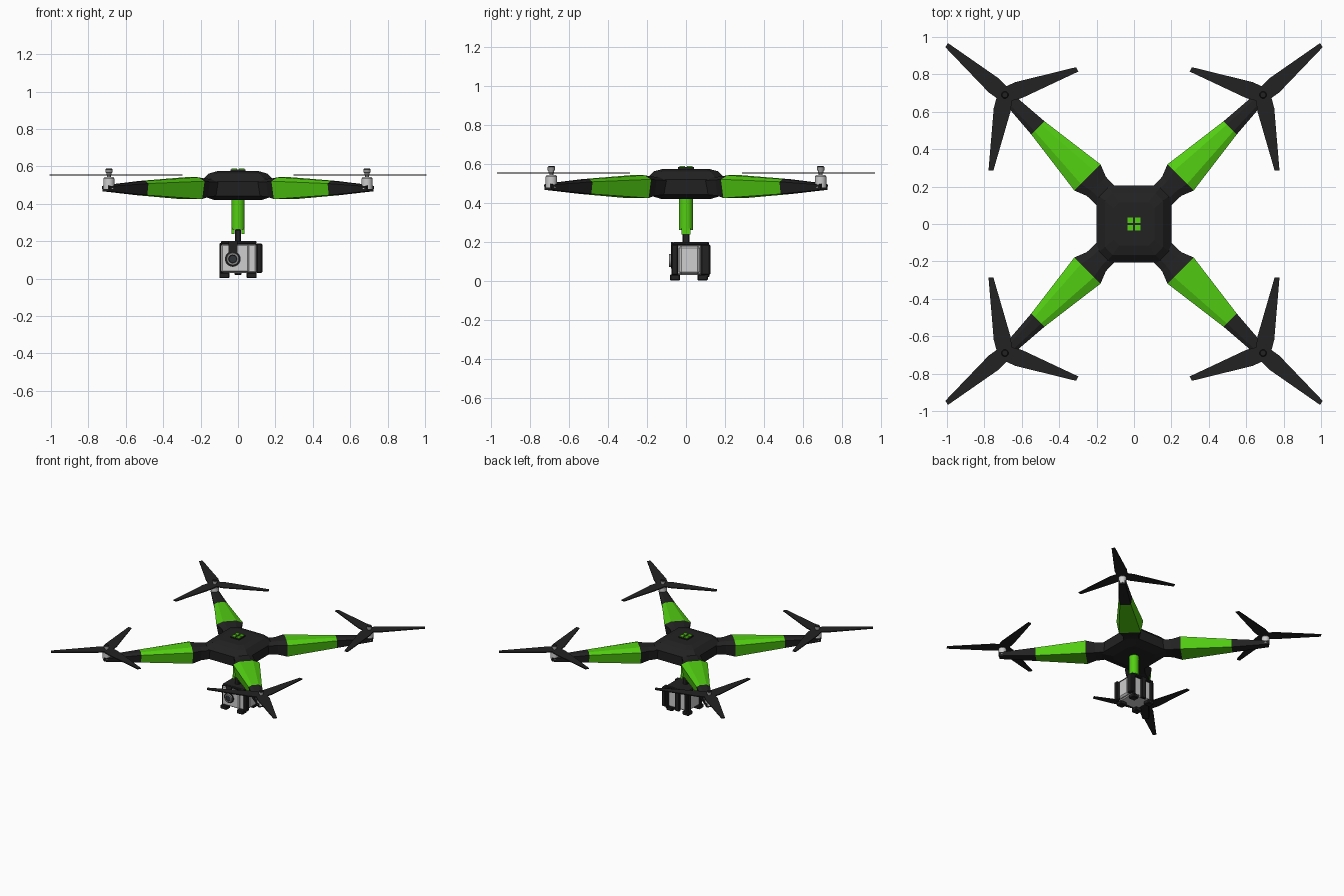
import bpy, bmesh, math
from mathutils import Vector

if "Cube" in bpy.data.objects:
    bpy.data.objects.remove(bpy.data.objects["Cube"])


def mat(name, r, g, b):
    m = bpy.data.materials.new(name)
    m.diffuse_color = (r, g, b, 1)
    m.use_nodes = True
    m.node_tree.nodes["Principled BSDF"].inputs["Base Color"].default_value = m.diffuse_color
    return m


BLACK = mat("matte_black", 0.016, 0.016, 0.016)
GREEN = mat("bright_green", 0.085, 0.62, 0.006)
WHITE = mat("light_grey", 0.62, 0.62, 0.62)
STEEL = mat("mid_grey", 0.3, 0.3, 0.3)
GLASS = mat("lens_dark", 0.03, 0.035, 0.04)


def finish(name, bm, mats, smooth=False):
    bmesh.ops.recalc_face_normals(bm, faces=bm.faces)
    me = bpy.data.meshes.new(name)
    bm.to_mesh(me)
    bm.free()
    for m in mats:
        me.materials.append(m)
    ob = bpy.data.objects.new(name, me)
    bpy.context.collection.objects.link(ob)
    if smooth:
        bpy.context.view_layer.objects.active = ob
        ob.select_set(True)
        bpy.ops.object.shade_smooth_by_angle(angle=math.radians(35))
        ob.select_set(False)
    return ob


def loft(name, rings, mats, slots=None, smooth=False):
    """Skin a list of equal-length point rings, capping both ends."""
    bm = bmesh.new()
    vs = [[bm.verts.new(p) for p in r] for r in rings]
    n = len(rings[0])
    for i in range(len(vs) - 1):
        for j in range(n):
            k = (j + 1) % n
            f = bm.faces.new((vs[i][j], vs[i][k], vs[i + 1][k], vs[i + 1][j]))
            f.material_index = slots[i] if slots else 0
    bm.faces.new(vs[0])
    bm.faces.new(vs[-1]).material_index = slots[-1] if slots else 0
    return finish(name, bm, mats, smooth)


def box(name, x, y, z, m, bevel=0):
    pts = lambda h: [(x[0], y[0], h), (x[1], y[0], h), (x[1], y[1], h), (x[0], y[1], h)]
    ob = loft(name, [pts(z[0]), pts(z[1])], [m])
    if bevel:
        b = ob.modifiers.new("bevel", 'BEVEL')
        b.width, b.segments = bevel, 1
    return ob


def lathe(name, centre, profile, mats, slots=None, axis='Z', n=20):
    """Round part from (radius, distance) pairs along z or towards the front."""
    c = Vector(centre)
    rings = []
    for r, h in profile:
        ring = []
        for i in range(n):
            a = math.tau * i / n
            p = (r * math.cos(a), r * math.sin(a), h)
            ring.append(c + Vector(p if axis == 'Z' else (p[0], -h, p[1])))
        rings.append(ring)
    return loft(name, rings, mats, slots, True)


# Central hull: stacked chamfered squares
def octagon(rx, ry, c, z):
    q = [(rx, ry - c), (rx - c, ry)]
    return [(x, y, z) for x, y in
            q + [(-x, y) for x, y in q[::-1]] + [(-x, -y) for x, y in q] + [(x, -y) for x, y in q[::-1]]]


loft("hull", [octagon(.125, .125, .035, .42), octagon(.195, .2, .05, .442),
              octagon(.2, .207, .05, .52), octagon(.155, .165, .04, .562),
              octagon(.11, .115, .03, .575)], [BLACK])

# Plate and four status lights on top
box("top_plate", (-.04, .04), (-.04, .04), (.57, .583), BLACK)
for sx in (-1, 1):
    for sy in (-1, 1):
        x, y = sorted((sx * .005, sx * .034)), sorted((sy * .005, sy * .034))
        box("status_light", x, y, (.58, .588), GREEN)

# Arm stations: distance from centre, half width, top, bottom
ARM = [(.18, .07, .53, .445), (.285, .072, .535, .437), (.352, .099, .542, .425),
       (.727, .05, .522, .446), (1.0, .029, .499, .467)]
MOTOR = .69


def arm_ring(d, w, top, bot, sx, sy):
    h = top - bot
    sec = [(w, top - .18 * h), (.5 * w, top), (-.5 * w, top), (-w, top - .18 * h),
           (-.82 * w, bot), (.82 * w, bot)]
    return [(sx * (d + v) * math.sqrt(.5), sy * (d - v) * math.sqrt(.5), z) for v, z in sec]


def propeller(sx, sy):
    bm = bmesh.new()
    out = []
    for k in range(3):
        a = math.radians(40.5 + 120 * k)
        for r, off in ((.075, -.046), (.408, -.013), (.412, .013), (.08, .046)):
            out.append((r * math.cos(a) - off * math.sin(a), r * math.sin(a) + off * math.cos(a)))
        # notch between neighbouring blades
        out.append((.048 * math.cos(a + math.pi / 3), .048 * math.sin(a + math.pi / 3)))
    vs = [bm.verts.new((sx * (MOTOR + x), sy * (MOTOR + y), .55)) for x, y in out]
    ext = bmesh.ops.extrude_face_region(bm, geom=[bm.faces.new(vs)])
    for v in ext["geom"]:
        if isinstance(v, bmesh.types.BMVert):
            v.co.z += .007
    finish("propeller", bm, [BLACK])


# Arms, motors and propellers at the four corners
for sx in (-1, 1):
    for sy in (-1, 1):
        loft("arm", [arm_ring(*s, sx, sy) for s in ARM], [BLACK, GREEN], [0, 0, 1, 0])
        c = (sx * MOTOR, sy * MOTOR, 0)
        lathe("motor", c, [(.029, .48), (.029, .535), (.024, .542)], [WHITE])
        lathe("motor_shaft", c, [(.01, .53), (.01, .57)], [STEEL], n=12)
        lathe("propeller_cap", c, [(.014, .556), (.014, .565), (.019, .567), (.019, .584), (.015, .589)],
              [STEEL, BLACK], [0, 0, 0, 1], n=16)
        propeller(sx, sy)

# Camera post with forked end and swivel
lathe("camera_post", (0, 0, 0), [(.036, .262), (.036, .43)], [GREEN])
for sx in (-1, 1):
    x = sorted((sx * .018, sx * .034))
    box("post_fork", x, (-.022, .022), (.238, .27), GREEN)
box("swivel", (-.017, .017), (-.018, .018), (.195, .262), BLACK, .005)

# Camera body and cage
box("camera_body", (-.085, .1), (-.06, .1), (.03, .186), WHITE, .008)
box("front_panel", (-.09, .058), (-.072, -.05), (.035, .182), WHITE, .006)
box("side_panel", (.09, .122), (-.035, .072), (.035, .18), WHITE, .012)
box("cage_top", (-.092, .1), (-.068, .115), (.182, .2), BLACK, .005)
for y in ((-.075, -.04), (.075, .125)):
    box("cage_right_bar", (.098, .13), y, (.03, .188), BLACK, .006)
    box("cage_left_bar", (-.098, -.083), (max(y[0], -.066), min(y[1], .11)), (.02, .19), BLACK, .004)
for x in ((-.1, -.045), (.045, .1)):
    for y in ((-.083, -.03), (.058, .112)):
        box("cage_foot", x, y, (.002, .033), BLACK, .005)
box("front_strap", (-.052, -.004), (-.078, -.066), (.14, .2), BLACK)
box("back_strap", (-.02, .02), (.095, .118), (.02, .2), BLACK, .004)
for x in ((-.088, -.068), (.082, .1)):
    box("cage_back_bar", x, (.09, .12), (.02, .19), BLACK, .004)

# Lens: dark barrel, grey ring, glass
lathe("lens", (-.028, 0, .105), [(.042, .06), (.042, .078), (.034, .078), (.032, .088),
                                 (.023, .088), (.02, .084)],
      [BLACK, STEEL, GLASS], [0, 0, 1, 1, 2], 'Y')
